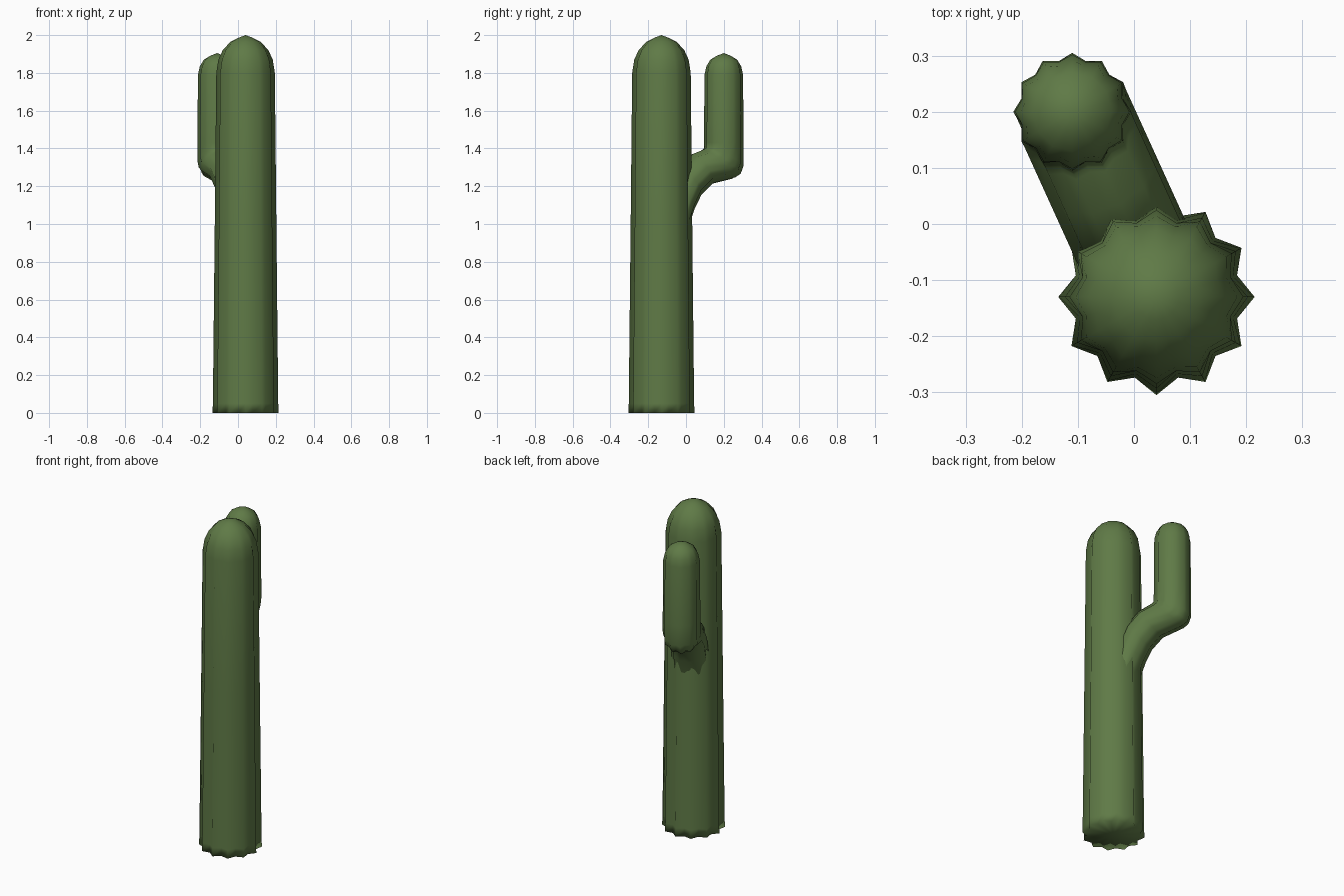
import bpy
import bmesh
from math import atan2, cos, sin, pi
from mathutils import Vector

if "Cube" in bpy.data.objects:
    bpy.data.objects.remove(bpy.data.objects["Cube"], do_unlink=True)

RIBS = 12
UP = Vector((0, 0, 1))

green = bpy.data.materials.new("cactus_green")
green.use_nodes = True
colour = (0.115, 0.195, 0.062, 1)
green.diffuse_color = colour
green.node_tree.nodes["Principled BSDF"].inputs["Base Color"].default_value = colour


def ribbed_tube(name, rings, apex, base=None, turn=0.0):
    """Skin star-shaped rings (centre, out axis, side axis, valley depth)."""
    bm = bmesh.new()
    count = RIBS * 2
    loops = []
    for centre, out, side, valley in rings:
        loop = []
        for k in range(count):
            a = k * pi / RIBS - turn
            f = valley if k % 2 else 1.0
            loop.append(bm.verts.new(centre + (out * cos(a) + side * sin(a)) * f))
        loops.append(loop)
    for low, high in zip(loops, loops[1:]):
        for k in range(count):
            n = (k + 1) % count
            bm.faces.new((low[k], low[n], high[n], high[k]))
    for point, loop in ((apex, loops[-1]), (base, loops[0])):
        if point is not None:
            tip = bm.verts.new(point)
            for k in range(count):
                bm.faces.new((loop[k], loop[(k + 1) % count], tip))
    bmesh.ops.recalc_face_normals(bm, faces=bm.faces)
    mesh = bpy.data.meshes.new(name)
    bm.to_mesh(mesh)
    bm.free()
    mesh.materials.append(green)
    mesh.shade_smooth()
    obj = bpy.data.objects.new(name, mesh)
    bpy.context.collection.objects.link(obj)
    return obj


# Trunk: tapered column with a domed top
trunk = Vector((0.04, -0.13, 0))
profile = [(0.175, 0, 0.85), (0.173, 0.05, 0.86), (0.163, 1.0, 0.87),
           (0.155, 1.8, 0.88), (0.144, 1.87, 0.9), (0.121, 1.92, 0.92),
           (0.08, 1.965, 0.95), (0.04, 1.985, 0.98)]
rings = [(trunk + UP * z, Vector((r, 0, 0)), Vector((0, r, 0)), v)
         for r, z, v in profile]
ribbed_tube("trunk", rings, trunk + UP * 2, trunk)

# Arm: leaves the trunk, bends upward and ends in a smaller dome
arm = Vector((-0.11, 0.2, 0))
reach = (arm - trunk).normalized()
across = UP.cross(reach)


def on_arm(y, z):
    """Point in the upright plane of the arm, at a given y and z."""
    return trunk + reach * ((y - trunk.y) / reach.y) + UP * z


# Bend sections: outer edge and inner edge, each as y and z
bend = [((0.0, 0.98), (-0.11, 1.08)), ((0.035, 1.08), (-0.08, 1.2)),
        ((0.07, 1.15), (-0.04, 1.3)), ((0.13, 1.21), (0.03, 1.37)),
        ((0.25, 1.24), (0.09, 1.395)), ((0.28, 1.26), (0.098, 1.4))]
rings = []
for outer, inner in bend:
    a, b = on_arm(*outer), on_arm(*inner)
    rings.append(((a + b) / 2, (a - b) / 2, across * 0.104, 0.9))

# Mitred elbow, then the upright part
for r, z, tilt, valley in [(0.105, 1.355, 0.05, 0.89), (0.105, 1.43, 0, 0.89),
                           (0.102, 1.79, 0, 0.9), (0.092, 1.835, 0, 0.92),
                           (0.071, 1.87, 0, 0.95), (0.038, 1.89, 0, 0.98)]:
    rings.append((arm + UP * z, reach * r - UP * tilt, across * r, valley))
ribbed_tube("arm", rings, arm + UP * 1.905, turn=atan2(reach.y, reach.x))
